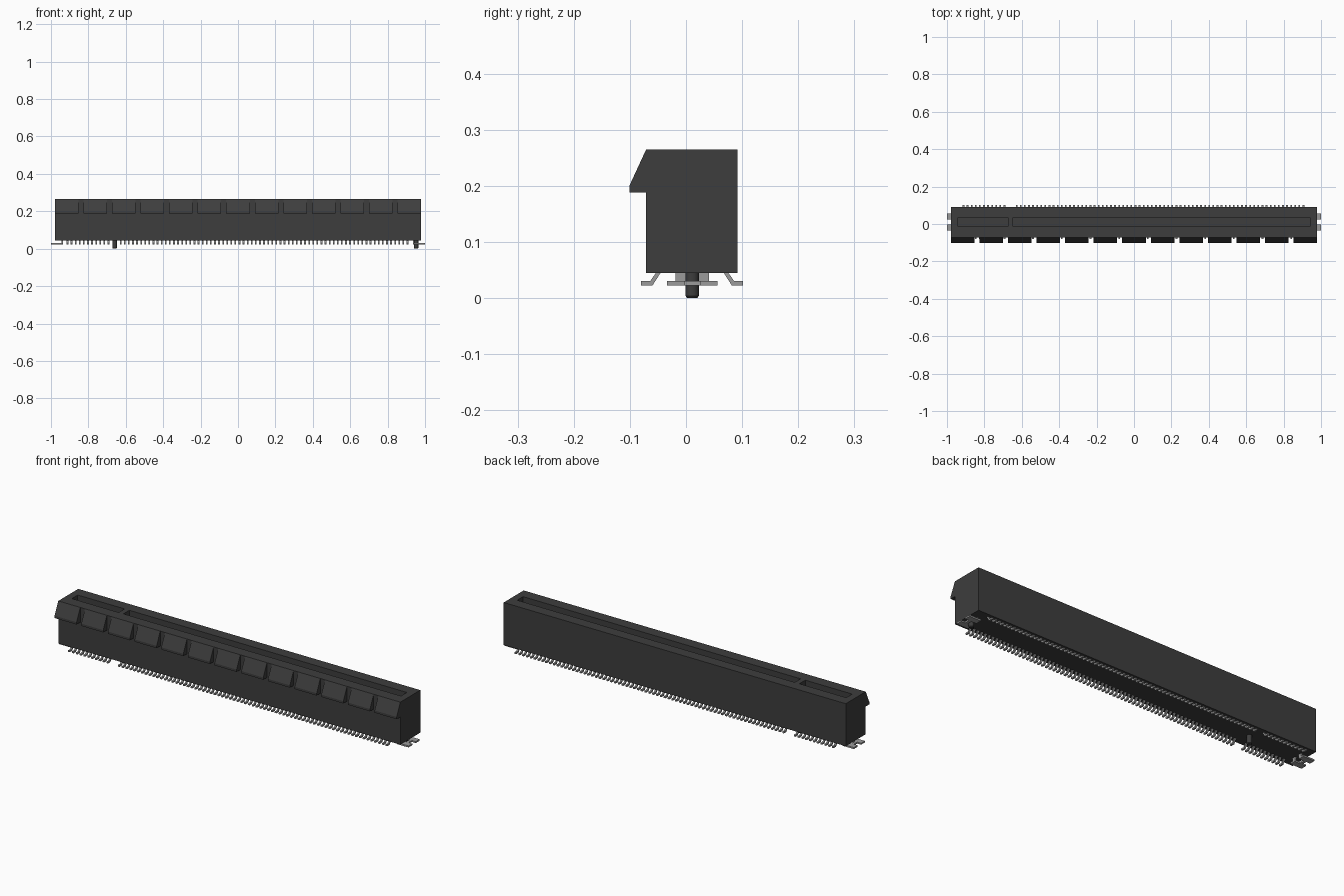
import bpy, bmesh
from mathutils import Matrix, Vector

cube = bpy.data.objects.get("Cube")
if cube:
    bpy.data.objects.remove(cube, do_unlink=True)

MID = 0.011      # centre line of slot, pegs and contacts
HALF = 0.979     # half length of the housing
BASE, TOP = 0.045, 0.265
FRONT, BACK = -0.071, 0.092


def material(name, value, roughness):
    mat = bpy.data.materials.new(name)
    mat.use_nodes = True
    colour = (value, value, value, 1)
    mat.diffuse_color = colour
    shader = mat.node_tree.nodes["Principled BSDF"]
    shader.inputs["Base Color"].default_value = colour
    shader.inputs["Roughness"].default_value = roughness
    return mat


black = material("black plastic", 0.047, 0.6)
metal = material("grey metal", 0.33, 0.45)


def finish(name, bm, mat):
    bmesh.ops.recalc_face_normals(bm, faces=bm.faces)
    mesh = bpy.data.meshes.new(name)
    bm.to_mesh(mesh)
    bm.free()
    mesh.materials.append(mat)
    obj = bpy.data.objects.new(name, mesh)
    bpy.context.collection.objects.link(obj)
    return obj


def prism(bm, profile, x0, x1):
    """Extrude a (y, z) profile along x."""
    face = bm.faces.new([bm.verts.new((x0, y, z)) for y, z in profile])
    out = bmesh.ops.extrude_face_region(bm, geom=[face])
    moved = [v for v in out["geom"] if isinstance(v, bmesh.types.BMVert)]
    bmesh.ops.translate(bm, verts=moved, vec=(x1 - x0, 0, 0))


def box(bm, x0, x1, y0, y1, z0, z1):
    prism(bm, [(y0, z0), (y1, z0), (y1, z1), (y0, z1)], x0, x1)


# Housing with two card slots sunk into the top
slots = [(-0.942, -0.674), (-0.647, 0.942)]
slot_y = (MID - 0.024, MID + 0.024)
bm = bmesh.new()
box(bm, -HALF, HALF, FRONT, BACK, BASE, TOP)
cuts = [(x, Vector((1, 0, 0))) for s in slots for x in s]
cuts += [(y, Vector((0, 1, 0))) for y in slot_y]
for d, axis in cuts:
    bmesh.ops.bisect_plane(bm, geom=bm.verts[:] + bm.edges[:] + bm.faces[:],
                           plane_co=axis * d, plane_no=axis)
for x0, x1 in slots:
    region = []
    for f in bm.faces:
        c = f.calc_center_median()
        if c.z > TOP - 0.001 and x0 < c.x < x1 and slot_y[0] < c.y < slot_y[1]:
            region.append(f)
    out = bmesh.ops.extrude_face_region(bm, geom=region)
    bmesh.ops.delete(bm, geom=region, context="FACES_ONLY")
    floor = [v for v in out["geom"] if isinstance(v, bmesh.types.BMVert)]
    bmesh.ops.translate(bm, verts=floor, vec=(0, 0, -0.17))
finish("housing", bm, black)

# Row of wedge lugs along the front
bm = bmesh.new()
count, gap = 13, 0.027
pitch = (2 * HALF + gap) / count
wedge = [(FRONT, TOP), (-0.101, 0.2), (-0.101, 0.188), (FRONT, 0.188)]
for i in range(count):
    x = -HALF + i * pitch
    prism(bm, wedge, x, x + pitch - gap)
finish("front_lugs", bm, black)

# Surface-mount contacts, 11 before the key and 71 after it
step = 0.0219
key_x = -0.66
xs = [key_x - step * (1.5 + i) for i in range(11)]
xs += [key_x + step * (1.5 + i) for i in range(71)]
lead = [(0.053, 0.05), (0.061, 0.05), (0.075, 0.03), (0.091, 0.03),
        (0.091, 0.022), (0.071, 0.022)]
for name, side in (("front_contacts", -1), ("back_contacts", 1)):
    bm = bmesh.new()
    for x in xs:
        prism(bm, [(MID + side * y, z) for y, z in lead], x - 0.0045, x + 0.0045)
    finish(name, bm, metal)

# Locating pegs with chamfered tips
for name, x in (("right_peg", key_x), ("left_peg", 0.952)):
    bm = bmesh.new()
    for r_low, r_high, z0, z1 in ((0.009, 0.012, 0, 0.004), (0.012, 0.012, 0.004, 0.05)):
        bmesh.ops.create_cone(bm, cap_ends=True, segments=20, radius1=r_low,
                              radius2=r_high, depth=z1 - z0,
                              matrix=Matrix.Translation((x, MID, (z0 + z1) / 2)))
    peg = finish(name, bm, black)
    bpy.ops.object.select_all(action="DESELECT")
    peg.select_set(True)
    bpy.context.view_layer.objects.active = peg
    bpy.ops.object.shade_smooth_by_angle()

# Solder clips at both ends: bridge, two tabs and two uprights
for name, end in (("right_clip", -1), ("left_clip", 1)):
    bm = bmesh.new()
    for side in (-1, 1):
        inner, outer = MID + side * 0.014, MID + side * 0.045
        box(bm, end * 0.935, end, inner, outer, 0.022, 0.03)
        box(bm, end * 0.935, end * 0.943, MID + side * 0.012, MID + side * 0.03, 0.03, 0.05)
    box(bm, end * 0.965, end * 0.978, MID - 0.014, MID + 0.014, 0.022, 0.03)
    finish(name, bm, metal)
